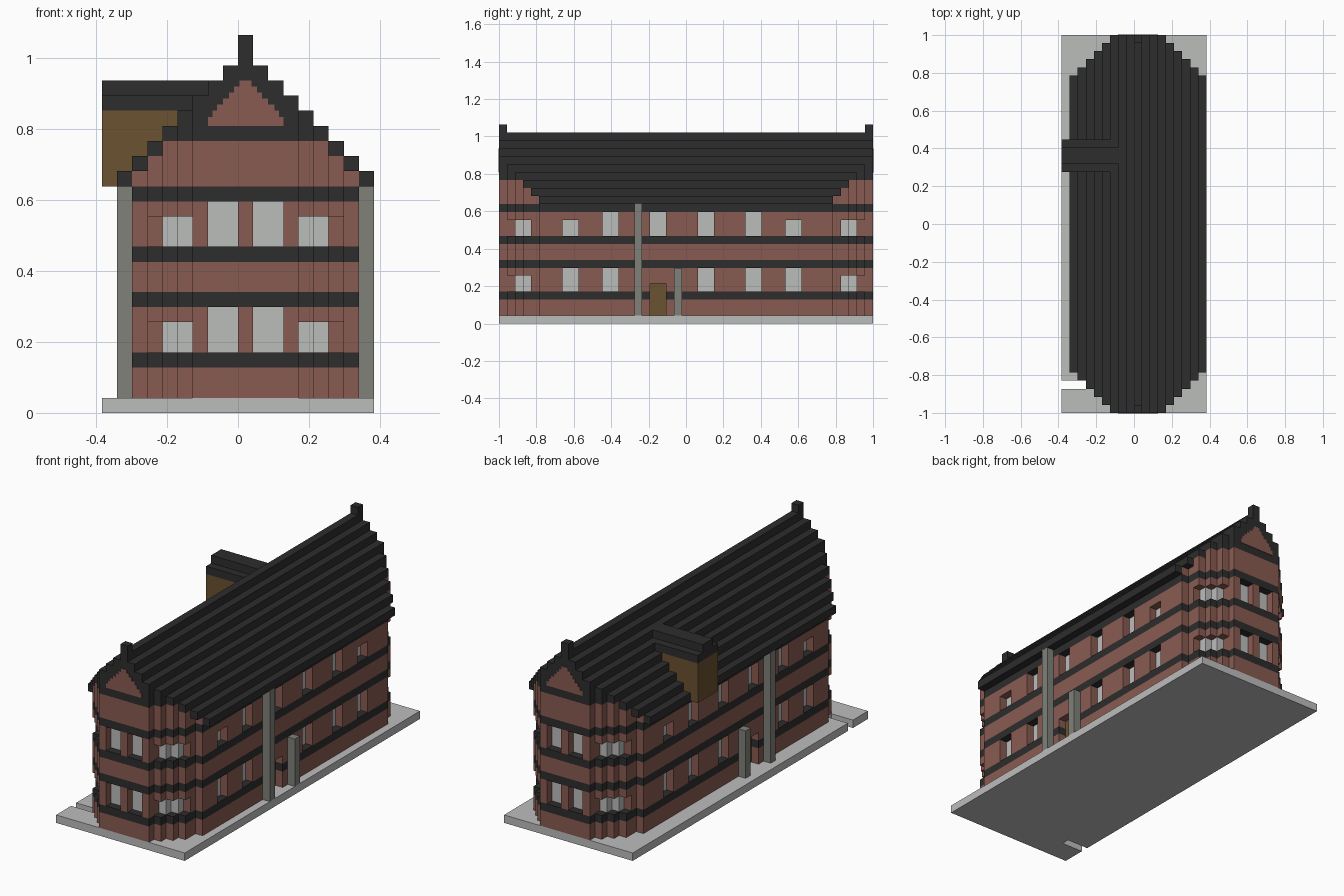
import bpy, bmesh
from mathutils import Vector

cube = bpy.data.objects.get("Cube")
if cube:
    bpy.data.objects.remove(cube, do_unlink=True)

LONG, WIDE = 47, 18          # block counts along y and x
U = 2 / LONG                 # block size


def material(name, rgb):
    m = bpy.data.materials.new(name)
    m.use_nodes = True
    m.diffuse_color = (*rgb, 1)
    bsdf = m.node_tree.nodes["Principled BSDF"]
    bsdf.inputs["Base Color"].default_value = (*rgb, 1)
    bsdf.inputs["Roughness"].default_value = 0.9
    return m


BRICK = material("red_brick", (0.25, 0.105, 0.083))
DARK = material("dark_slate", (0.026, 0.026, 0.027))
PALE = material("pale_stone", (0.5, 0.51, 0.5))
GREY = material("grey_stone", (0.216, 0.22, 0.195))
WOOD = material("brown_wood", (0.145, 0.085, 0.03))

# Each side of a block: outward direction and its four corners
SIDES = []
for axis in range(3):
    for sign in (0, 1):
        a, b = (axis + 1) % 3, (axis + 2) % 3
        ring = []
        for p, q in ((0, 0), (1, 0), (1, 1), (0, 1)):
            c = [0, 0, 0]
            c[axis], c[a], c[b] = sign, p, q
            ring.append(tuple(c))
        step = [0, 0, 0]
        step[axis] = 2 * sign - 1
        SIDES.append((tuple(step), ring if sign else ring[::-1]))


def place(x, y, z):
    return Vector(((x - WIDE / 2) * U, (y - LONG / 2) * U, z * U))


def build(name, cells):
    """Turn a {block: material} map into a mesh of its exposed faces."""
    bm = bmesh.new()
    mats = list(dict.fromkeys(cells.values()))
    verts = {}
    for (x, y, z), mat in cells.items():
        for (dx, dy, dz), ring in SIDES:
            if (x + dx, y + dy, z + dz) in cells:
                continue
            face = []
            for cx, cy, cz in ring:
                key = (x + cx, y + cy, z + cz)
                if key not in verts:
                    verts[key] = bm.verts.new(place(*key))
                face.append(verts[key])
            bm.faces.new(face).material_index = mats.index(mat)
    bmesh.ops.dissolve_limit(bm, angle_limit=0.01, verts=bm.verts[:],
                             edges=bm.edges[:], delimit={'MATERIAL'})
    me = bpy.data.meshes.new(name)
    bm.to_mesh(me)
    bm.free()
    for m in mats:
        me.materials.append(m)
    ob = bpy.data.objects.new(name, me)
    bpy.context.collection.objects.link(ob)
    return ob


def fill(cells, xs, ys, zs, mat):
    for x in xs:
        for y in ys:
            for z in zs:
                cells[x, y, z] = mat


def both_sides(x):
    return (x, WIDE - x)


def both_ends(y):
    return (y, LONG - 1 - y)


def end_setback(x):
    """How far the chamfered ends step back at column x."""
    edge = min(x, WIDE - x)
    return 5 if edge <= 2 else max(0, 6 - edge)


def run(x):
    s = end_setback(x)
    return range(s, LONG - s)


# Paved base with a slot at one edge
base = {}
fill(base, range(WIDE), range(LONG), [0], PALE)
for x in range(3):
    del base[x, 3, 0]
build("base", base)

# Brick walls with dark bands, stepping in under the roof
walls = {}
BANDS = (3, 7, 10, 14)
for z in range(1, 18):
    inset = 2 + max(0, z - 15)
    for x in range(inset, WIDE + 1 - inset):
        fill(walls, [x], run(x), [z], DARK if z in BANDS else BRICK)


def carve(x, y, zs, dx, dy, mat):
    """Remove a wall block and show a pane one block deeper."""
    for z in zs:
        walls.pop((x, y, z), None)
        walls[x + dx, y + dy, z] = mat


LOW, HIGH = range(4, 7), range(11, 14)

# Long side windows and doors
for x in both_sides(2):
    inward = 1 if x == 2 else -1
    for start in (8, 13, 19, 25, 31, 36):
        for y in (start, start + 1):
            if start == 19:
                carve(x, y, range(1, 5), inward, 0, WOOD)
            else:
                carve(x, y, LOW, inward, 0, PALE)
            carve(x, y, HIGH[:2] if start in (8, 36) else HIGH, inward, 0, PALE)

# Gable end windows
for y in both_ends(0):
    inward = 1 if y == 0 else -1
    for x in (7, 8, 10, 11):
        for zs in (LOW, HIGH):
            carve(x, y, zs, 0, inward, PALE)

# Corner windows on the chamfers
for side in (0, 1):
    for end in (0, 1):
        for z in [*LOW[:2], *HIGH[:2]]:
            for x, y in ((5, 1), (4, 2), (3, 3)):
                walls.pop((both_sides(x)[side], both_ends(y)[end], z), None)
            for x, y in ((5, 2), (4, 3)):
                walls[both_sides(x)[side], both_ends(y)[end], z] = PALE
build("walls", walls)

# Stepped roof: eave strips below, solid courses above, a post at each end
roof = {}
for x, z, start in ((1, 15, 5), (2, 16, 4), (3, 17, 3)):
    fill(roof, both_sides(x), range(start, LONG - start), [z], DARK)
for z in range(18, 24):
    for x in range(z - 14, WIDE + 15 - z):
        fill(roof, [x], run(x), [z], DARK)
fill(roof, [9], both_ends(0), [24], DARK)
build("roof", roof)

# Stepped brick triangles on the gables
ROWS = ((19.0, 2.5), (19.6, 2.2), (20.0, 1.9), (20.4, 1.5),
        (20.8, 1.1), (21.2, 0.75), (21.6, 0.4), (22.0, 0.0))
outline = [(9.5 + ROWS[0][1], 19.0)]
for (z, half), (top, above) in zip(ROWS, ROWS[1:]):
    outline += [(9.5 + half, top), (9.5 + above, top)]
outline = outline[:-1]
outline += [(19 - x, z) for x, z in reversed(outline)]
for name, y, out in (("front", 0, -1), ("back", LONG, 1)):
    bm = bmesh.new()
    face = bm.faces.new([bm.verts.new(place(x, y + out * 0.06, z)) for x, z in outline])
    back = bmesh.ops.extrude_face_region(bm, geom=[face])["geom"]
    for v in back:
        if isinstance(v, bmesh.types.BMVert):
            v.co.y -= out * U * 0.12
    bmesh.ops.recalc_face_normals(bm, faces=bm.faces[:])
    me = bpy.data.meshes.new(name + "_gable_panel")
    bm.to_mesh(me)
    bm.free()
    me.materials.append(BRICK)
    bpy.context.collection.objects.link(bpy.data.objects.new(me.name, me))

# Wooden dormer on one side with a stepped roof
dormer = {}
for z in range(15, 20):
    fill(dormer, range(z - 14), range(30, 34), [z], WOOD)
build("dormer", dormer)
dormer_roof = {}
fill(dormer_roof, range(6), range(30, 34), [20], DARK)
fill(dormer_roof, range(7), (31, 32), [21], DARK)
build("dormer_roof", dormer_roof)

# Stone pillars flanking the doors
for side, x in zip(("right", "left"), both_sides(1)):
    for size, y, top in (("tall", 17, 15), ("short", 22, 7)):
        pillar = {}
        fill(pillar, [x], [y], range(1, top), GREY)
        build(f"{side}_{size}_pillar", pillar)
